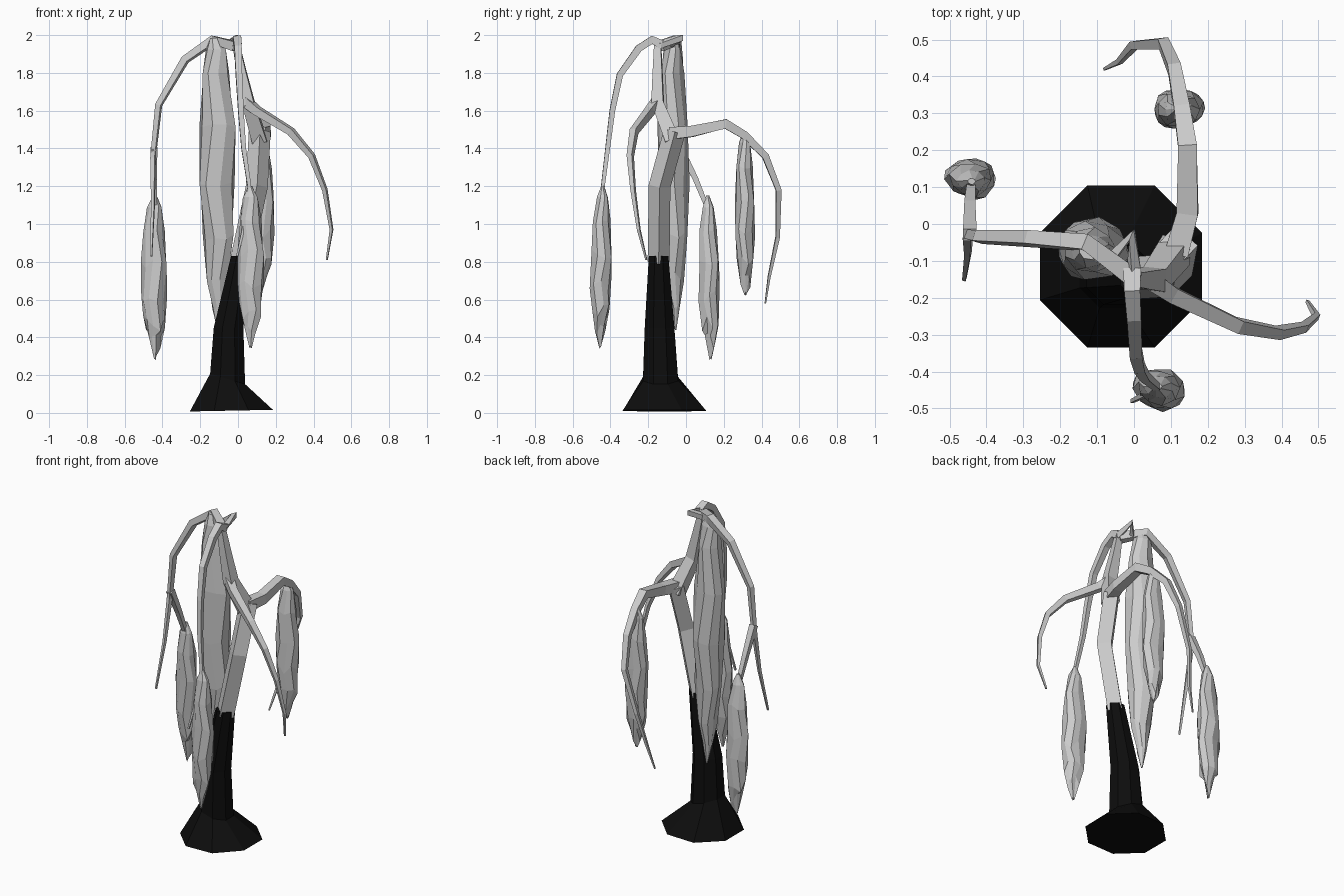
import bpy, bmesh, math, random
from mathutils import Vector

random.seed(4)
cube = bpy.data.objects.get("Cube")
if cube:
    bpy.data.objects.remove(cube, do_unlink=True)


def material(name, value):
    m = bpy.data.materials.new(name)
    m.use_nodes = True
    m.diffuse_color = (value, value, value, 1)
    m.node_tree.nodes["Principled BSDF"].inputs["Base Color"].default_value = m.diffuse_color
    return m


PALE = material("pale grey", 0.6)
BLACK = material("black bark", 0.004)


def skin(name, rings, mat):
    """Join equal rings of points into a closed flat-faced shape."""
    bm = bmesh.new()
    loops = [[bm.verts.new(p) for p in ring] for ring in rings]
    n = len(loops[0])
    for a, b in zip(loops, loops[1:]):
        for i in range(n):
            j = (i + 1) % n
            bm.faces.new((a[i], a[j], b[j], b[i]))
    bm.faces.new(loops[0][::-1])
    bm.faces.new(loops[-1])
    bmesh.ops.recalc_face_normals(bm, faces=bm.faces)
    mesh = bpy.data.meshes.new(name)
    bm.to_mesh(mesh)
    bm.free()
    mesh.materials.append(mat)
    obj = bpy.data.objects.new(name, mesh)
    bpy.context.collection.objects.link(obj)
    return obj


def branch(name, path, r0, r1, turn=45, sides=4, mat=PALE):
    """Tapered tube along a path, with an untwisted frame."""
    pts = [Vector(p) for p in path]
    last = len(pts) - 1
    side, rings = None, []
    for i, p in enumerate(pts):
        d = Vector()
        if i > 0:
            d += (p - pts[i - 1]).normalized()
        if i < last:
            d += (pts[i + 1] - p).normalized()
        d.normalize()
        if side is None:
            side = d.cross(Vector((0, 0, 1)))
            if side.length < 0.5:
                side = Vector((1, 0, 0))
        side = (side - d * side.dot(d)).normalized()
        up = d.cross(side)
        r = r0 + (r1 - r0) * i / last
        angles = [math.radians(turn + 360 * k / sides) for k in range(sides)]
        rings.append([p + (side * math.cos(a) + up * math.sin(a)) * r for a in angles])
    return skin(name, rings, mat)


def pod(name, top, tip, rx, ry, shape, ragged):
    """Lumpy hanging pod; shape lists (fraction down, relative width)."""
    top, tip = Vector(top), Vector(tip)
    n = 9
    lump = [random.uniform(0.86, 1.05) for _ in range(n)]
    rings = []
    for t, w in shape:
        c = top.lerp(tip, t)
        ring = []
        for k in range(n):
            a = math.tau * (k + 0.5 * (len(rings) % 2)) / n
            q = w * lump[k] * random.uniform(0.95, 1.05)
            drop = random.uniform(-1, 1) * ragged * t * min(1, w * 2)
            ring.append(c + Vector((rx * q * math.cos(a), ry * q * math.sin(a), drop)))
        rings.append(ring)
    return skin(name, rings, PALE)


# Flared black foot and lower trunk: centre, radius, slope of each ring
foot = [(-0.035, -0.115, 0.012, 0.238, -0.02), (-0.055, -0.135, 0.18, 0.1, -0.3),
        (-0.05, -0.14, 0.45, 0.085, 0), (0.015, -0.145, 0.83, 0.056, 0)]
rings = []
for x, y, z, r, slope in foot:
    ring = []
    for k in range(8):
        a = math.radians(22.5 + 45 * k)
        dx = r * math.cos(a)
        ring.append((x + dx, y + r * math.sin(a), max(0, z + dx * slope * (1 if r < 0.2 else -1))))
    rings.append(ring)
skin("lower_trunk", rings, BLACK)

# Pale upper trunk and leader
branch("upper_trunk", [(0.015, -0.145, 0.8), (0.1, -0.14, 1.2), (0.115, -0.06, 1.49)],
       0.058, 0.058, 0)
branch("leader", [(0.115, -0.07, 1.44), (0.055, -0.15, 1.64), (0.02, -0.15, 1.8),
                  (-0.01, -0.15, 1.95)], 0.055, 0.025)

# Drooping branches
branch("back_branch", [(0.115, -0.08, 1.48), (0.145, 0.03, 1.49), (0.145, 0.21, 1.53),
                       (0.13, 0.31, 1.47), (0.11, 0.42, 1.36), (0.08, 0.49, 1.18),
                       (0, 0.485, 0.93), (-0.04, 0.44, 0.72), (-0.08, 0.42, 0.58)],
       0.046, 0.005)
branch("left_branch", [(0.04, -0.15, 1.65), (0.1, -0.19, 1.6), (0.28, -0.275, 1.49),
                       (0.39, -0.295, 1.36), (0.46, -0.28, 1.18), (0.495, -0.25, 0.97),
                       (0.47, -0.21, 0.81)], 0.036, 0.006)
branch("right_branch", [(-0.01, -0.14, 1.94), (-0.13, -0.05, 1.975), (-0.28, -0.04, 1.87),
                        (-0.42, -0.035, 1.63), (-0.45, -0.03, 1.35), (-0.45, -0.08, 1.1),
                        (-0.46, -0.15, 0.83)], 0.036, 0.007)
branch("right_pod_stem", [(-0.445, -0.03, 1.4), (-0.445, 0.05, 1.24), (-0.44, 0.115, 1.08)],
       0.026, 0.016)
branch("front_branch", [(-0.005, -0.13, 1.95), (-0.005, -0.18, 1.975), (0, -0.25, 1.93),
                        (0.005, -0.35, 1.79), (0.015, -0.39, 1.6), (0.03, -0.415, 1.4),
                        (0.06, -0.44, 1.2), (0.035, -0.46, 1.0), (-0.005, -0.48, 0.83)],
       0.034, 0.007)
branch("crown_link", [(-0.13, -0.06, 1.97), (-0.06, -0.09, 1.95), (-0.005, -0.03, 1.985),
                      (0, -0.14, 1.95)], 0.022, 0.022)

# Hanging pods
SMALL = [(0, 0.15), (0.07, 0.55), (0.22, 0.85), (0.42, 1), (0.62, 1), (0.78, 0.85),
         (0.9, 0.5), (1, 0.1)]
LARGE = [(0, 0.3), (0.04, 0.55), (0.12, 0.75), (0.3, 0.97), (0.5, 1), (0.68, 0.85),
         (0.82, 0.6), (0.93, 0.3), (1, 0.05)]
pod("large_pod", (-0.12, -0.07, 1.985), (-0.105, -0.055, 0.44), 0.107, 0.085, LARGE, 0.03)
pod("right_pod", (-0.44, 0.115, 1.15), (-0.44, 0.13, 0.29), 0.072, 0.056, SMALL, 0.06)
pod("front_pod", (0.065, -0.44, 1.2), (0.065, -0.455, 0.35), 0.07, 0.058, SMALL, 0.06)
pod("back_pod", (0.12, 0.31, 1.49), (0.12, 0.315, 0.63), 0.07, 0.056, SMALL, 0.06)
